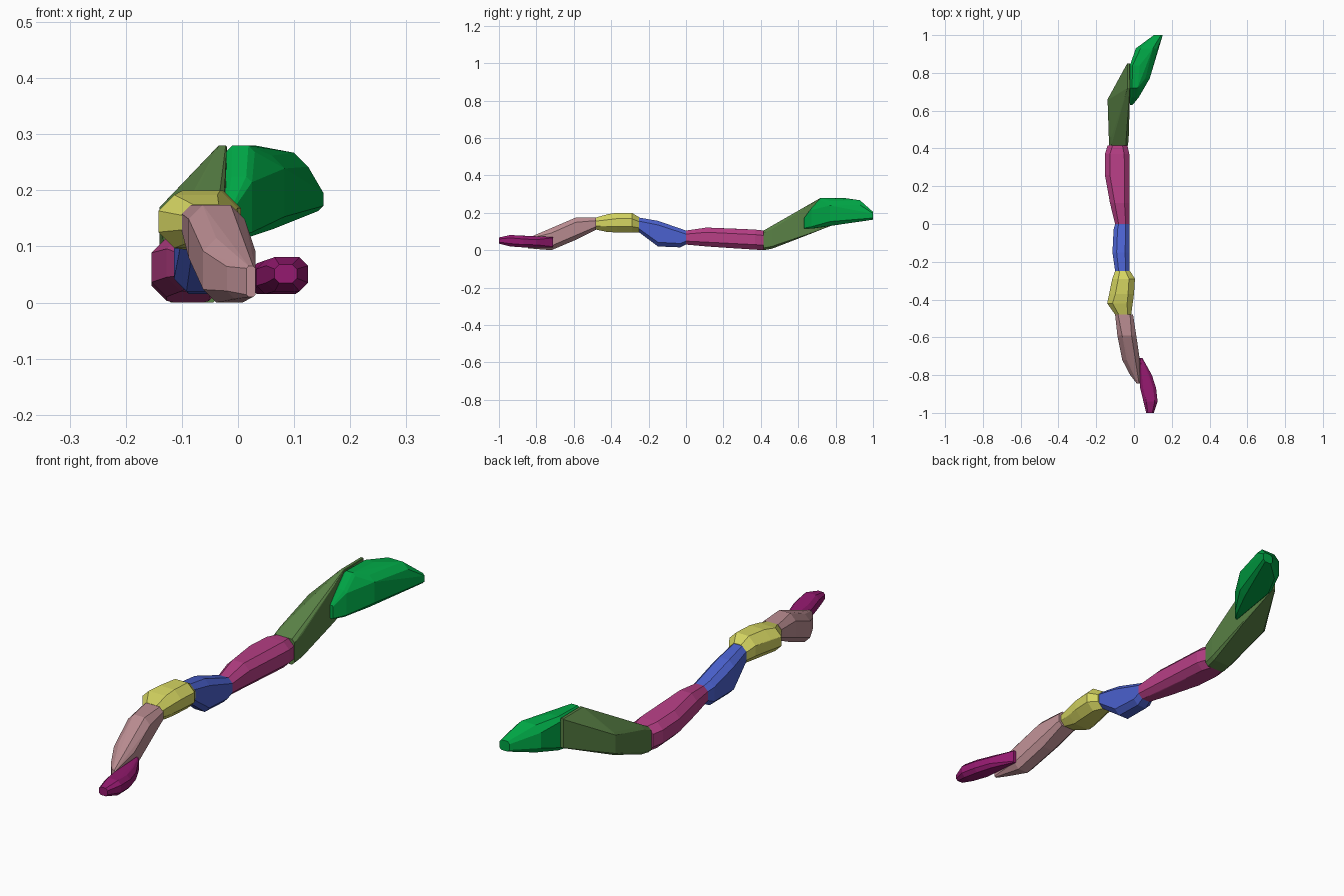
import bpy, bmesh


def segment(name, colour, stations, chamfer=0.25):
    """Faceted convex body around chamfered sections (y, x0, x1, z0, z1)."""
    bm = bmesh.new()
    for y, x0, x1, z0, z1 in stations:
        c = chamfer * min(x1 - x0, z1 - z0)
        for x, sx in ((x0, 1), (x1, -1)):
            for z, sz in ((z0, 1), (z1, -1)):
                bm.verts.new((x + sx * c, y, z))
                bm.verts.new((x, y, z + sz * c))
    res = bmesh.ops.convex_hull(bm, input=bm.verts[:])
    loose = {v for v in res["geom_interior"] + res["geom_unused"]
             if isinstance(v, bmesh.types.BMVert)}
    bmesh.ops.delete(bm, geom=list(loose), context='VERTS')
    bmesh.ops.dissolve_limit(bm, angle_limit=0.02, verts=bm.verts[:], edges=bm.edges[:])
    bmesh.ops.recalc_face_normals(bm, faces=bm.faces[:])
    me = bpy.data.meshes.new(name)
    bm.to_mesh(me)
    bm.free()
    mat = bpy.data.materials.new(name + "_colour")
    mat.diffuse_color = (*colour, 1)
    me.materials.append(mat)
    ob = bpy.data.objects.new(name, me)
    bpy.context.collection.objects.link(ob)


# Front tip
segment("front_tip", (0.30, 0.01, 0.16), [
    (-1.00, 0.065, 0.105, 0.035, 0.068),
    (-0.94, 0.05, 0.125, 0.02, 0.081),
    (-0.87, 0.033, 0.117, 0.015, 0.075),
    (-0.80, 0.03, 0.095, 0.015, 0.07),
    (-0.71, 0.03, 0.045, 0.015, 0.07)])

# Front sloping link
segment("front_slope", (0.50, 0.27, 0.29), [
    (-0.845, 0.015, 0.031, 0.01, 0.065),
    (-0.80, -0.02, 0.031, 0.008, 0.077),
    (-0.72, -0.062, 0.031, 0.0, 0.115),
    (-0.59, -0.088, 0.012, 0.055, 0.174),
    (-0.48, -0.10, -0.005, 0.11, 0.174)])

# Raised link
segment("raised_link", (0.66, 0.66, 0.12), [
    (-0.48, -0.10, -0.015, 0.11, 0.175),
    (-0.42, -0.142, -0.008, 0.097, 0.192),
    (-0.37, -0.13, 0.0, 0.095, 0.20),
    (-0.29, -0.115, 0.005, 0.095, 0.20),
    (-0.25, -0.10, -0.02, 0.095, 0.176)], 0.3)

# Middle link
segment("middle_link", (0.07, 0.12, 0.62), [
    (-0.25, -0.10, -0.025, 0.095, 0.174),
    (-0.15, -0.114, -0.025, 0.02, 0.157),
    (-0.03, -0.108, -0.025, 0.015, 0.115),
    (0.0, -0.10, -0.025, 0.03, 0.105)])

# Long link
segment("long_link", (0.48, 0.05, 0.24), [
    (0.0, -0.10, -0.025, 0.03, 0.105),
    (0.11, -0.127, -0.025, 0.02, 0.121),
    (0.26, -0.154, -0.025, 0.01, 0.115),
    (0.37, -0.154, -0.025, 0.003, 0.11),
    (0.415, -0.14, -0.035, 0.0, 0.105)])

# Rising link, slanting against the rear tip
segment("rising_link", (0.10, 0.22, 0.06), [
    (0.415, -0.132, -0.032, 0.0, 0.105),
    (0.46, -0.132, -0.028, 0.008, 0.126),
    (0.66, -0.14, -0.07, 0.085, 0.178),
    (0.66, -0.055, -0.022, 0.085, 0.23),
    (0.72, -0.036, -0.02, 0.12, 0.28),
    (0.85, -0.036, -0.022, 0.16, 0.28)], 0.12)

# Rear tip
segment("rear_tip", (0.0, 0.38, 0.06), [
    (0.63, -0.022, -0.008, 0.115, 0.17),
    (0.67, -0.022, 0.025, 0.115, 0.225),
    (0.72, -0.022, 0.03, 0.122, 0.28),
    (0.77, -0.022, 0.083, 0.13, 0.262),
    (0.84, -0.022, 0.045, 0.14, 0.28),
    (0.93, 0.01, 0.125, 0.154, 0.267),
    (1.00, 0.105, 0.152, 0.163, 0.205)], 0.22)
